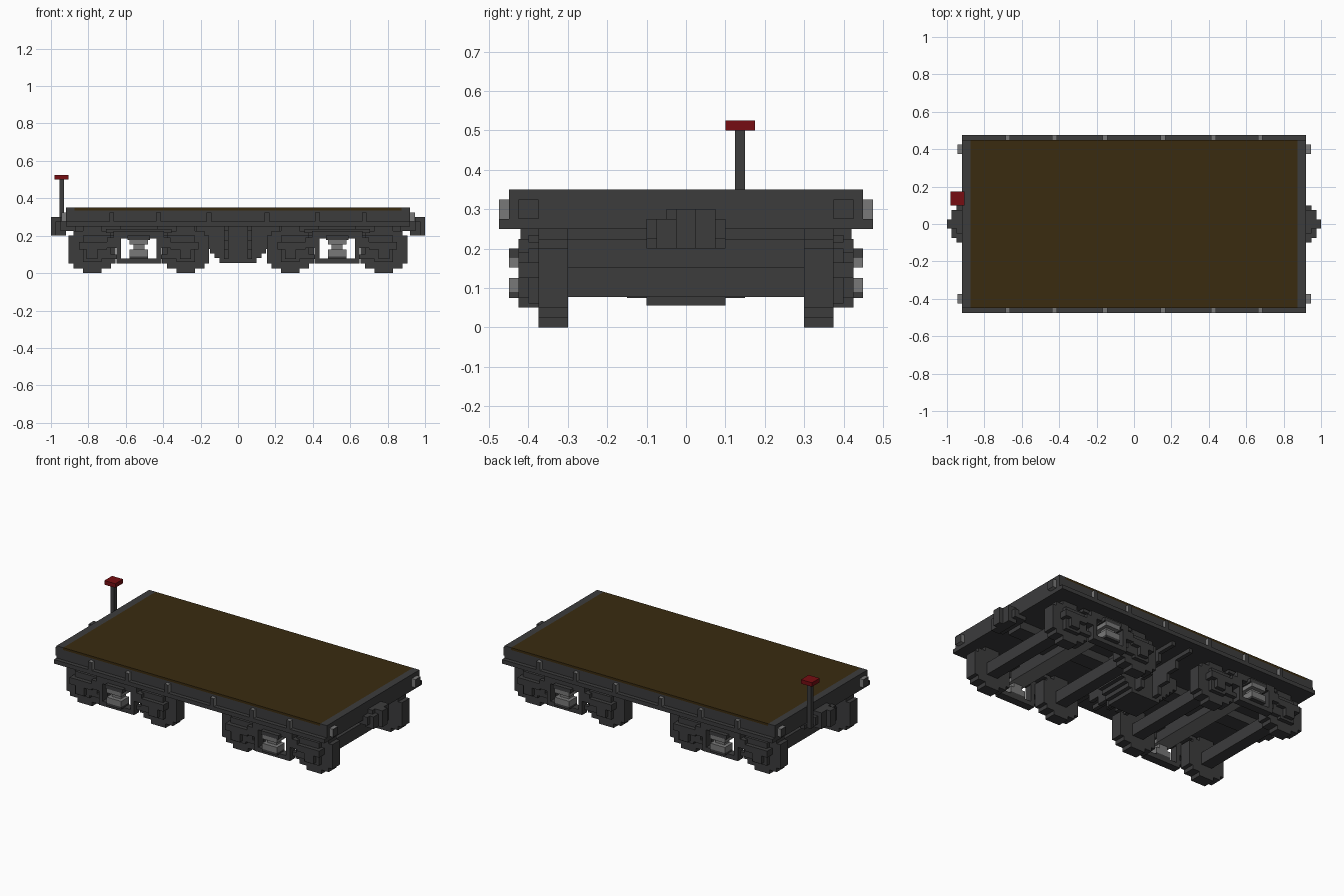
import bpy, bmesh

old = bpy.data.objects.get("Cube")
if old:
    bpy.data.objects.remove(old, do_unlink=True)


def material(name, rgb):
    m = bpy.data.materials.new(name)
    m.use_nodes = True
    m.diffuse_color = (*rgb, 1)
    m.node_tree.nodes["Principled BSDF"].inputs["Base Color"].default_value = (*rgb, 1)
    return m


DARK = material("dark_steel", (0.045, 0.045, 0.046))
LIGHT = material("light_steel", (0.19, 0.19, 0.19))
WOOD = material("brown_planks", (0.042, 0.024, 0.005))
RED = material("brake_red", (0.18, 0.004, 0.006))


def boxes(name, parts, mat=DARK, second=None, rule=None):
    """One object from (x0, x1, y0, y1, z0, z1) boxes; rule picks faces in the second colour."""
    bm = bmesh.new()
    for p in parts:
        x0, x1 = sorted(p[0:2])
        y0, y1 = sorted(p[2:4])
        z0, z1 = p[4:6]
        for v in bmesh.ops.create_cube(bm, size=1)["verts"]:
            v.co = (x1 if v.co.x > 0 else x0, y1 if v.co.y > 0 else y0, z1 if v.co.z > 0 else z0)
    bm.normal_update()
    me = bpy.data.meshes.new(name)
    me.materials.append(mat)
    if second:
        me.materials.append(second)
        for f in bm.faces:
            f.material_index = int(rule(f.normal))
    bm.to_mesh(me)
    bm.free()
    ob = bpy.data.objects.new(name, me)
    bpy.context.collection.objects.link(ob)
    return ob


def flip(parts, sx=1, sy=1, cx=0):
    """Mirror boxes in x and y, then move them along x."""
    return [(cx + sx * a, cx + sx * b, sy * c, sy * d, e, f) for a, b, c, d, e, f in parts]


SIDES = (("right", -1), ("left", 1))

# Deck: steel frame, wooden floor, end beams and side ledges
boxes("deck_frame", [(-0.875, 0.875, -0.45, 0.45, 0.25, 0.336)])
boxes("plank_floor", [(-0.875, 0.875, -0.45, 0.45, 0.336, 0.35)], WOOD)
boxes("end_beams", [(s * 0.875, s * 0.92, -0.45, 0.45, 0.25, 0.35) for s in (-1, 1)])
boxes("side_ledges", [(-0.92, 0.92, s * 0.45, s * 0.475, 0.25, 0.275) for s in (-1, 1)])

# Stake pockets: light steel with dark outer faces
boxes("side_stake_pockets",
      [(s * x - 0.0125, s * x + 0.0125, t * 0.45, t * 0.475, 0.275, 0.325)
       for x in (0.155, 0.425, 0.675) for s in (-1, 1) for t in (-1, 1)],
      DARK, LIGHT, lambda n: abs(n.y) < 0.5)
boxes("end_pockets",
      [(s * 0.92, s * 0.945, t * 0.375, t * 0.425, 0.275, 0.325) for s in (-1, 1) for t in (-1, 1)],
      DARK, LIGHT, lambda n: abs(n.x) < 0.5)

# Couplers
for name, s in SIDES:
    boxes(name + "_coupler", flip([
        (0.87, 0.95, -0.1, 0.1, 0.225, 0.275),
        (0.92, 0.95, -0.05, 0.05, 0.2, 0.3),
        (0.92, 0.975, -0.075, -0.025, 0.2, 0.275),
        (0.92, 0.975, 0.025, 0.075, 0.2, 0.3),
        (0.95, 1.0, -0.025, 0.025, 0.2, 0.3)], s))

# Brake stand with its handwheel
boxes("brake_stand", [(-0.955, -0.93, 0.125, 0.15, 0.225, 0.5),
                      (-0.93, -0.9, 0.1, 0.175, 0.225, 0.25)])
boxes("brake_wheel", [(-0.98, -0.905, 0.1, 0.175, 0.5, 0.525)], RED)

# Fishbelly centre sill, stepped along its length
boxes("centre_sill", [(-x, x, -0.1, 0.1, z, 0.25) for x, z in
                      ((0.1, 0.055), (0.125, 0.08), (0.15, 0.105), (0.175, 0.13), (0.2, 0.155), (0.225, 0.18))]
      + [(-0.87, 0.87, -0.05, 0.05, 0.2, 0.25)])
# Cross bearers, stepped towards the sides
boxes("cross_bearers", [(s * 0.05, s * 0.075, -y, y, z, 0.25) for s in (-1, 1) for y, z in
                        ((0.15, 0.075), (0.225, 0.125), (0.3, 0.175), (0.42, 0.225))])


# Trucks
def wheel(x):
    rim = [(0.125, 0.075), (0.1, 0.1), (0.05, 0.125)]
    return [(x - w, x + w, 0.3, 0.375, 0.125 - h, 0.125 + h) for w, h in rim]


def half_frame():
    """Half of one side frame, out from the truck centre."""
    return [
        (0, 0.135, 0.375, 0.425, 0.185, 0.225),       # upper chord
        (0, 0.175, 0.3, 0.4, 0.215, 0.235),           # top bar
        (0, 0.115, 0.375, 0.425, 0.05, 0.078),        # lower chord
        (0.095, 0.12, 0.375, 0.425, 0.05, 0.225),     # column
        (0.12, 0.15, 0.375, 0.4, 0.075, 0.1),         # lower tie
        (0.12, 0.17, 0.375, 0.425, 0.135, 0.19),      # shoulder
        (0.15, 0.215, 0.375, 0.4, 0.075, 0.2),        # web
        (0.17, 0.32, 0.375, 0.425, 0.125, 0.165),     # pedestal
        (0.2, 0.3, 0.375, 0.4, 0.06, 0.2),            # journal housing
        (0.22, 0.28, 0.4, 0.425, 0.075, 0.135)]       # journal box


for end, s in SIDES:
    cx = s * 0.53
    for side, t in SIDES:
        boxes(f"{end}_truck_{side}_wheels",
              [b for d in (-0.25, 0.25) for b in flip(wheel(d), 1, t, cx)])
        boxes(f"{end}_truck_{side}_side_frame",
              [b for m in (-1, 1) for b in flip(half_frame(), m, t, cx)])
        # Spring group: caps around light steel coils
        boxes(f"{end}_truck_{side}_spring_caps", flip([
            (-0.06, 0.06, 0.375, 0.45, 0.177, 0.2),
            (-0.05, 0.05, 0.375, 0.45, 0.075, 0.09)], 1, t, cx))
        boxes(f"{end}_truck_{side}_springs", flip([
            (-0.05, 0.05, 0.375, 0.45, 0.152, 0.177),
            (-0.03, 0.03, 0.375, 0.425, 0.125, 0.152),
            (-0.05, 0.05, 0.375, 0.45, 0.09, 0.125)], 1, t, cx), LIGHT)
    boxes(f"{end}_truck_axles", [(cx + d - 0.0375, cx + d + 0.0375, -0.3, 0.3, 0.077, 0.152)
                                 for d in (-0.25, 0.25)])
    boxes(f"{end}_truck_bolster", [(cx - 0.05, cx + 0.05, -0.375, 0.375, 0.152, 0.225)],
          DARK, LIGHT, lambda n: n.z < -0.5)
    boxes(f"{end}_truck_centre_plate", [(cx - 0.1, cx + 0.1, -0.1, 0.1, 0.2, 0.25)])
